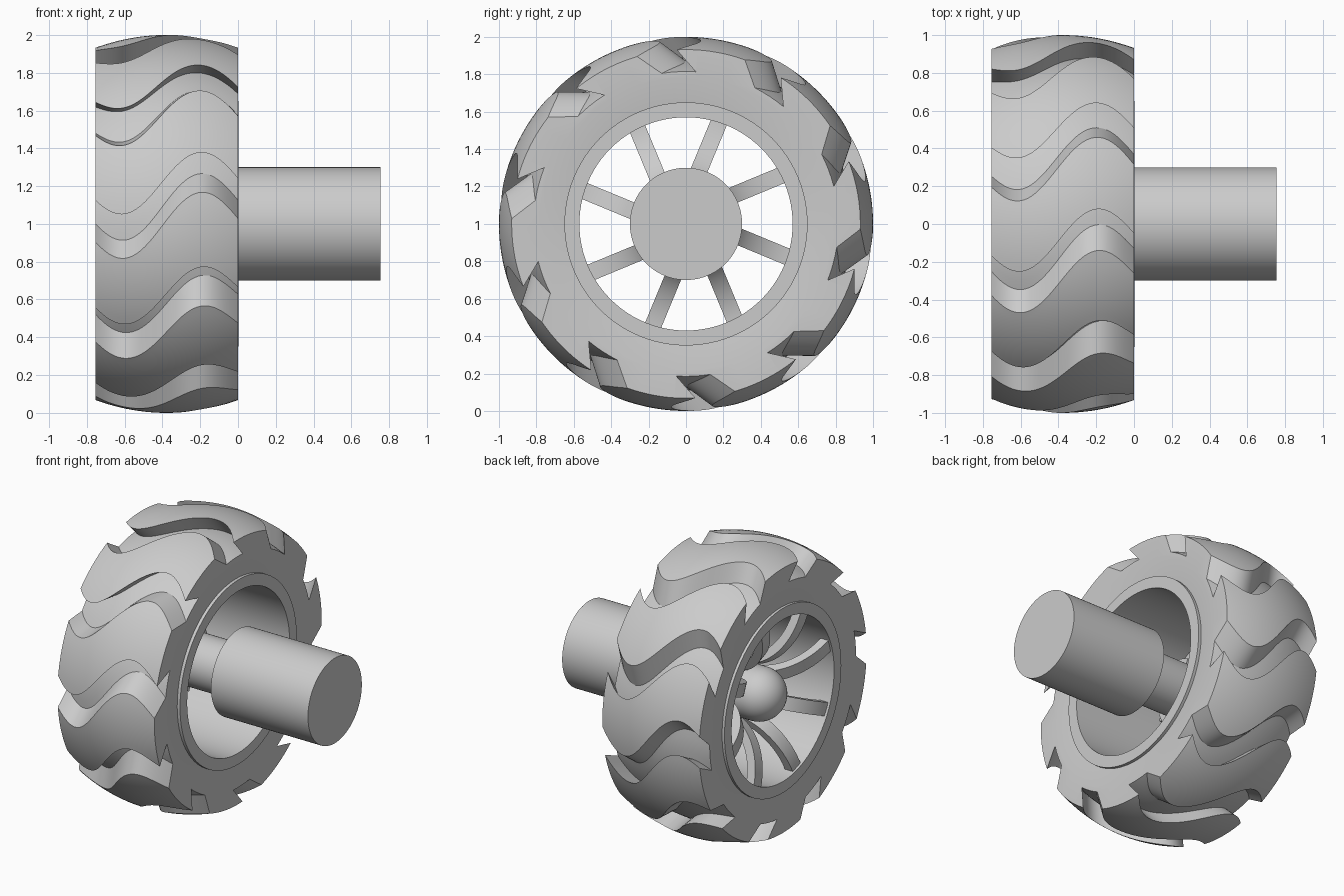
import bpy, bmesh
from math import sin, cos, pi, radians
from mathutils import Vector

if "Cube" in bpy.data.objects:
    bpy.data.objects.remove(bpy.data.objects["Cube"])

grey = bpy.data.materials.new("plain grey")
grey.use_nodes = True
COLOUR = (0.6, 0.6, 0.6, 1)
grey.diffuse_color = COLOUR
grey.node_tree.nodes["Principled BSDF"].inputs["Base Color"].default_value = COLOUR

WIDTH = 0.755      # tyre width, also shaft length
LUGS = 10
SLICES = 64
CROWN = 10         # crown segments on one lug
FLOOR = 4          # groove floor segments
INNER = 8          # bore segments for one lug
RIM = 0.65
DISH = 0.02        # how far the side walls sink towards the rim


def finish(name, bm, angle=25):
    bmesh.ops.remove_doubles(bm, verts=bm.verts, dist=1e-5)
    bmesh.ops.recalc_face_normals(bm, faces=bm.faces)
    mesh = bpy.data.meshes.new(name)
    bm.to_mesh(mesh)
    bm.free()
    mesh.materials.append(grey)
    obj = bpy.data.objects.new(name, mesh)
    bpy.context.collection.objects.link(obj)
    bpy.ops.object.select_all(action="DESELECT")
    obj.select_set(True)
    bpy.context.view_layer.objects.active = obj
    bpy.ops.object.shade_smooth_by_angle(angle=radians(angle))


def lathe(name, profile, steps=96):
    """Turn (x, radius) points about the wheel axis."""
    bm = bmesh.new()
    verts = [bm.verts.new((x, 0, 1 + r)) for x, r in profile]
    edges = [bm.edges.new(pair) for pair in zip(verts, verts[1:])]
    bmesh.ops.spin(bm, geom=verts + edges, cent=(0, 0, 1), axis=(1, 0, 0),
                   angle=2 * pi, steps=steps, use_duplicate=False)
    finish(name, bm)


def on_wheel(x, r, degrees):
    a = radians(degrees)
    return Vector((x, -r * cos(a), 1 + r * sin(a)))


def bridge(bm, a, b):
    """Join two closed rings of equal length with quads."""
    for i in range(len(a)):
        j = (i + 1) % len(a)
        bm.faces.new((a[i], a[j], b[j], b[i]))


def lug_profile(x):
    """(radius, angle) points of one slanted groove and the lug after it."""
    u = (x + WIDTH / 2) / (WIDTH / 2)
    outer = 1 - 0.068 * u * u
    floor = 0.89 - 0.075 * u * u
    wave = sin(-2 * pi * (x + 0.4) / 0.86 + pi)
    lean = 58 * (outer - floor)
    low = -0.5 + 10.3 * wave
    high = 12.8 + 9.8 * wave
    low_in = -0.5 + lean + 11.8 * wave
    high_in = 12.8 + lean * 0.95 + 11.2 * wave
    pts = [(outer, low)]
    pts += [(floor, low_in + (high_in - low_in) * i / FLOOR) for i in range(FLOOR + 1)]
    pts += [(outer, high + (low + 360 / LUGS - high) * i / CROWN) for i in range(CROWN)]
    return pts


# Tyre: wavy grooved tread, dished side walls and bore
bm = bmesh.new()
rings, bores = [], []
for s in range(SLICES + 1):
    x = -WIDTH * s / SLICES
    profile = lug_profile(x)
    rings.append([bm.verts.new(on_wheel(x, r, a + k * 360 / LUGS))
                  for k in range(LUGS) for r, a in profile])
for a, b in zip(rings, rings[1:]):
    bridge(bm, a, b)
per = len(profile)
mid = FLOOR + 2 + CROWN // 2
total = LUGS * INNER
for ring, x, sunk in ((rings[0], 0, -DISH), (rings[-1], -WIDTH, DISH - WIDTH)):
    start = lug_profile(x)[mid][1]
    shoulder, bore = [[bm.verts.new(on_wheel(px, r, start + 360 * i / total))
                       for i in range(total)]
                      for px, r in ((x, 0.785), (sunk, RIM - 0.01))]
    bores.append(bore)
    for k in range(LUGS):
        tread_side = [ring[(k * per + mid + i) % len(ring)] for i in range(per + 1)]
        wall_side = [shoulder[(k * INNER + i) % total] for i in range(INNER + 1)]
        bm.faces.new(tread_side + wall_side[::-1])
    bridge(bm, shoulder, bore)
bridge(bm, *bores)
finish("tyre", bm)

# Rim sleeve inside the tyre
lathe("rim", [(0.003, 0.57), (0.003, RIM), (-WIDTH, RIM), (-WIDTH, 0.57), (0.003, 0.57)])

# Drive shaft and the slimmer round-nosed hub
lathe("shaft", [(WIDTH, 0), (WIDTH, 0.3), (0, 0.3), (0, 0)])
HUB, NOSE = 0.18, -0.57
nose = [(NOSE - HUB * sin(i * pi / 24), HUB * cos(i * pi / 24)) for i in range(13)]
lathe("hub", [(0, 0), (0, HUB)] + nose)

# Curved spokes flaring from the hub to the outer edge of the rim
STEPS, THICK, BREADTH = 14, 0.06, 0.09
START, REACH, RISE = -0.38, 0.36, 0.44
for k in range(8):
    a = radians(22.5 + 45 * k)
    out = Vector((0, cos(a), sin(a)))
    side = Vector((0, -sin(a), cos(a)))
    bm = bmesh.new()
    sections = []
    for i in range(STEPS + 1):
        t = pi / 2 * i / STEPS
        centre = Vector((START - REACH * sin(t), 0, 1)) + out * (0.6 - RISE * cos(t))
        normal = (Vector((RISE * sin(t), 0, 0)) + out * REACH * cos(t)).normalized()
        sections.append([bm.verts.new(centre + normal * n + side * w)
                         for n, w in ((0, 0), (THICK, 0), (THICK, BREADTH), (0, BREADTH))])
    for p, q in zip(sections, sections[1:]):
        bridge(bm, p, q)
    bm.faces.new(sections[0])
    bm.faces.new(sections[-1])
    finish(f"spoke_{k + 1}", bm)
